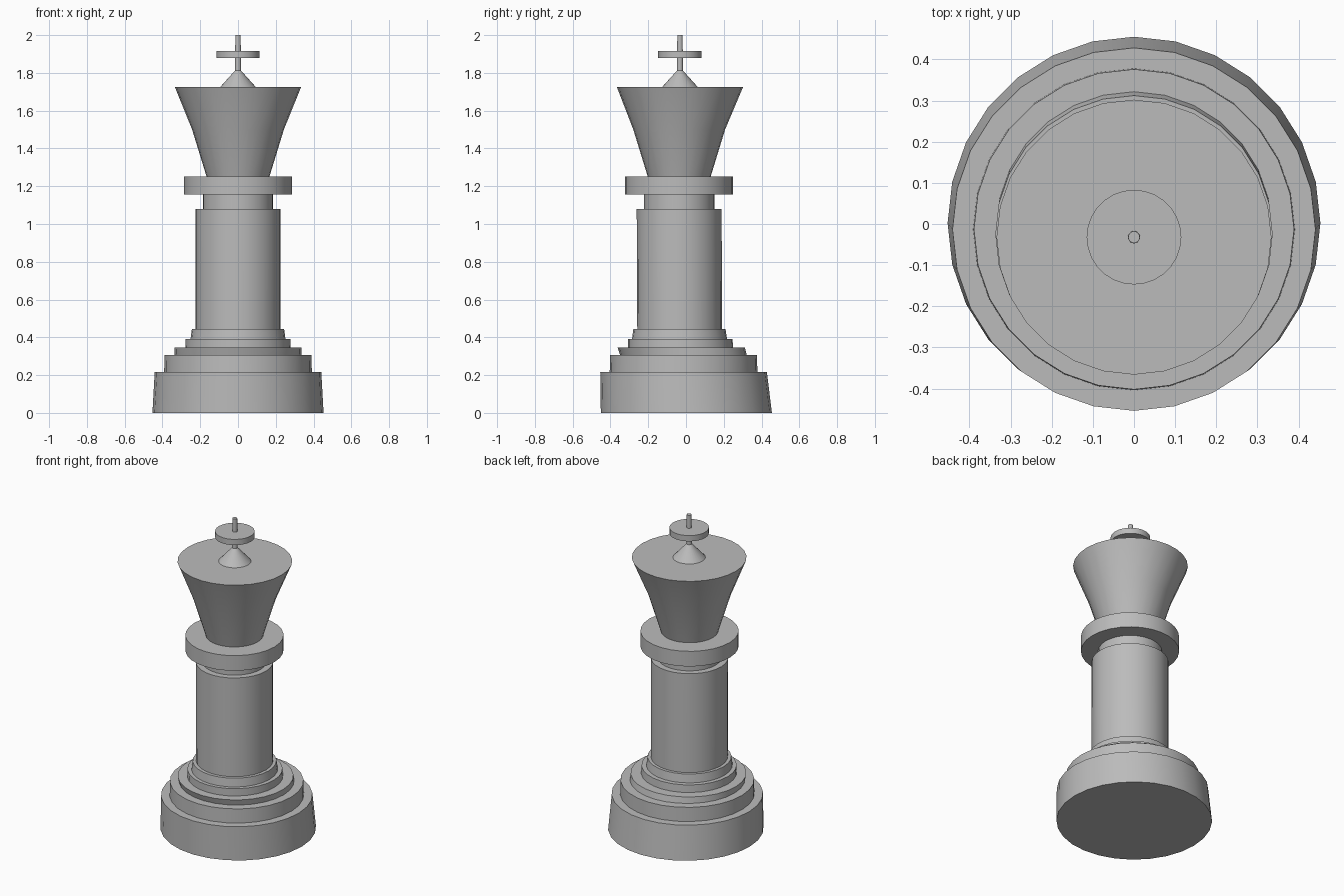
import bpy
import bmesh
import math

if "Cube" in bpy.data.objects:
    bpy.data.objects.remove(bpy.data.objects["Cube"], do_unlink=True)

SIDES = 28
SINK = 0.006  # each part sits slightly inside the one below

grey = bpy.data.materials.new("plain_grey")
grey.use_nodes = True
colour = (0.5, 0.5, 0.5, 1)
grey.diffuse_color = colour
grey.node_tree.nodes["Principled BSDF"].inputs["Base Color"].default_value = colour


def turned_part(name, rings):
    """Loft closed circular rings given as (radius, height, y centre)."""
    bm = bmesh.new()
    loops = []
    for radius, z, cy in rings:
        loop = []
        for i in range(SIDES):
            a = math.tau * i / SIDES
            loop.append(bm.verts.new((radius * math.cos(a), cy + radius * math.sin(a), z)))
        loops.append(loop)
    for low, high in zip(loops, loops[1:]):
        for i in range(SIDES):
            j = (i + 1) % SIDES
            bm.faces.new((low[i], low[j], high[j], high[i]))
    bm.faces.new(loops[0][::-1])
    bm.faces.new(loops[-1])
    mesh = bpy.data.meshes.new(name)
    bm.to_mesh(mesh)
    bm.free()
    mesh.materials.append(grey)
    obj = bpy.data.objects.new(name, mesh)
    bpy.context.collection.objects.link(obj)
    bpy.ops.object.select_all(action="DESELECT")
    obj.select_set(True)
    bpy.context.view_layer.objects.active = obj
    bpy.ops.object.shade_smooth_by_angle(angle=math.radians(30))


# Heavy foot, leaning slightly towards the front
turned_part("base", [(0.453, 0, 0.002), (0.441, 0.217, -0.013)])

# Stepped plinth
turned_part("lower_step", [(0.391, 0.217 - SINK, -0.013), (0.389, 0.307, -0.013)])
turned_part("middle_step", [(0.335, 0.307 - SINK, -0.012), (0.337, 0.345, -0.025)])
turned_part("upper_step", [(0.279, 0.345 - SINK, -0.029), (0.277, 0.392, -0.031)])
turned_part("top_step", [(0.252, 0.392 - SINK, -0.034), (0.244, 0.445, -0.035)])

# Column, neck and collar
turned_part("column", [(0.224, 0.445 - SINK, -0.034), (0.225, 1.08, -0.036)])
turned_part("neck", [(0.186, 1.08 - SINK, -0.036), (0.186, 1.16, -0.036)])
turned_part("collar", [(0.286, 1.155, -0.036), (0.286, 1.252, -0.036)])

# Flared head with its finial
turned_part("flared_head", [(0.165, 1.252 - SINK, -0.036), (0.243, 1.5, -0.036),
                            (0.334, 1.725, -0.032)])
turned_part("finial_cone", [(0.1, 1.725 - SINK, -0.032), (0.016, 1.812, -0.032)])
turned_part("finial_stem", [(0.016, 1.81, -0.032), (0.014, 2.0, -0.032)])
turned_part("finial_disc", [(0.115, 1.88, -0.032), (0.115, 1.917, -0.032)])
